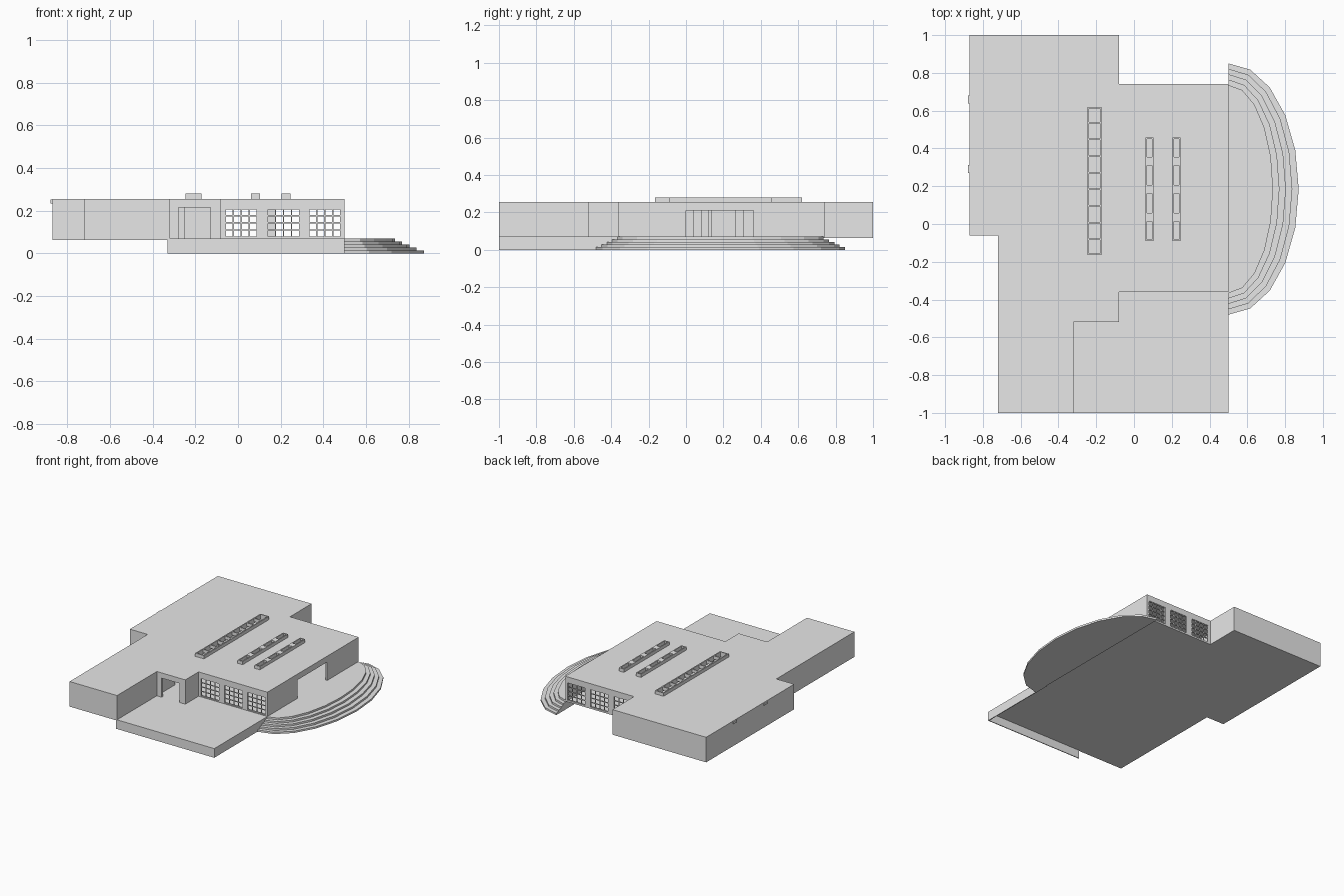
import bpy, bmesh, math

old = bpy.data.objects.get("Cube")
if old:
    bpy.data.objects.remove(old, do_unlink=True)

grey = bpy.data.materials.new("plain_grey")
grey.use_nodes = True
grey.diffuse_color = (0.8, 0.8, 0.8, 1)
grey.node_tree.nodes["Principled BSDF"].inputs["Base Color"].default_value = (0.8, 0.8, 0.8, 1)

FLOOR, CEIL, ROOF, RIM = 0.07, 0.243, 0.255, 0.28
T = 0.015  # wall thickness


def finish(name, bm):
    bmesh.ops.recalc_face_normals(bm, faces=bm.faces)
    mesh = bpy.data.meshes.new(name)
    bm.to_mesh(mesh)
    bm.free()
    mesh.materials.append(grey)
    obj = bpy.data.objects.new(name, mesh)
    bpy.context.collection.objects.link(obj)
    return obj


def add_box(bm, x0, x1, y0, y1, z0, z1):
    vs = bmesh.ops.create_cube(bm, size=1)["verts"]
    for v in vs:
        v.co.x = x1 if v.co.x > 0 else x0
        v.co.y = y1 if v.co.y > 0 else y0
        v.co.z = z1 if v.co.z > 0 else z0


def boxes(name, *specs):
    bm = bmesh.new()
    for s in specs:
        add_box(bm, *s)
    return finish(name, bm)


def add_prism(bm, pts, z0, z1):
    face = bm.faces.new([bm.verts.new((x, y, z0)) for x, y in pts])
    top = bmesh.ops.extrude_face_region(bm, geom=[face])["geom"]
    for v in top:
        if isinstance(v, bmesh.types.BMVert):
            v.co.z = z1


def prism(name, pts, z0, z1):
    bm = bmesh.new()
    add_prism(bm, pts, z0, z1)
    return finish(name, bm)


def wall(name, axis, a, b, c, inward, openings=(), bars=False):
    """Wall from a to b along an axis, outer face at c, with openings."""
    bm = bmesh.new()
    lo, hi = sorted((c, c + inward * T))

    def put(s, e, z0, z1, l=lo, h=hi):
        if axis == "x":
            add_box(bm, s, e, l, h, z0, z1)
        else:
            add_box(bm, l, h, s, e, z0, z1)

    pos = a
    for s, e, z0, z1 in openings:
        put(pos, s, FLOOR, CEIL)
        put(s, e, z1, CEIL)
        if z0 > FLOOR:
            put(s, e, FLOOR, z0)
        if bars:  # four by four panes
            mid, r = (lo + hi) / 2, 0.003
            for i in range(5):
                u, w = s + (e - s) * i / 4, z0 + (z1 - z0) * i / 4
                put(u - r, u + r, z0, z1, mid - r, mid + r)
                put(s, e, w - r, w + r, mid - r, mid + r)
        pos = e
    put(pos, b, FLOOR, CEIL)
    return finish(name, bm)


# Floor and roof
W, E, N, S = -0.87, 0.5, 1.0, -1.0
plan = [(W, N), (-0.08, N), (-0.08, 0.74), (E, 0.74), (E, -0.36), (-0.08, -0.36),
        (-0.08, -0.52), (-0.32, -0.52), (-0.32, S), (-0.72, S), (-0.72, -0.06), (W, -0.06)]
floor_plan = plan[:4] + [(E, S)] + plan[9:]
prism("floor", floor_plan, FLOOR - 0.006, FLOOR)
roof = prism("roof", plan, CEIL, ROOF)

# Outer walls
windows = [(x, x + 0.15, 0.077, 0.21) for x in (-0.06, 0.138, 0.332)]
wall("front_window_wall", "x", -0.08, E, -0.36, 1, windows, True)
wall("back_window_wall", "x", -0.08, E, 0.74, -1, windows, True)
wall("side_entrance_wall", "y", -0.36, 0.74, E, -1, [(0, 0.36, FLOOR, 0.21)])
wall("front_entrance_wall", "x", -0.32, -0.08, -0.52, 1, [(-0.28, -0.13, FLOOR, 0.215)])
wall("entrance_return_wall", "y", -0.52, -0.36, -0.08, -1)
wall("wing_inner_wall", "y", S, -0.3, -0.32, -1)
wall("wing_front_wall", "x", -0.72, -0.32, S, 1)
wall("wing_outer_wall", "y", S, -0.06, -0.72, 1)
wall("left_step_wall", "x", W, -0.72, -0.06, 1)
wall("left_wall", "y", -0.06, N, W, 1)
wall("rear_wall", "x", W, -0.08, N, -1)
wall("rear_return_wall", "y", 0.74, N, -0.08, -1)

# Inner partitions and pillars
for i, y in enumerate((0.12, 0.43)):
    wall(f"partition_{i + 1}", "x", -0.59, -0.25, y, 1)
for i, y in enumerate((0.04, 0.265)):
    boxes(f"pillar_{i + 1}", (0.138, 0.175, y, y + 0.045, FLOOR, CEIL))

# Terrace skirt, open underneath
boxes("terrace_skirt", (-0.33, E, S, S + 0.006, 0, FLOOR),
      (E - 0.006, E, S, -0.36, 0, FLOOR))

# Curved steps, narrowing towards the top
bm = bmesh.new()
for i in range(5):
    rx, ry = 0.372 - 0.034 * i, 0.665 - 0.0285 * i
    arc = [(E + rx * math.sin(math.pi * k / 10), 0.185 + ry * math.cos(math.pi * k / 10))
           for k in range(11)]
    add_prism(bm, arc, FLOOR * i / 5, FLOOR * (i + 1) / 5)
finish("curved_steps", bm)


# Skylights: rim frames with cross bars, cut through the roof
def skylight(name, x0, x1, y0, y1, cells, bar):
    r = 0.008
    specs = [(x0, x0 + r, y0, y1, ROOF, RIM), (x1 - r, x1, y0, y1, ROOF, RIM),
             (x0 + r, x1 - r, y0, y0 + r, ROOF, RIM), (x0 + r, x1 - r, y1 - r, y1, ROOF, RIM)]
    size = (y1 - y0 - bar * (cells - 1)) / cells
    for i in range(1, cells):
        y = y0 + i * size + (i - 1) * bar
        specs.append((x0 + r, x1 - r, y, y + bar, ROOF, RIM))
    boxes(name, *specs)
    cutter = boxes(name + "_cutter", (x0 + r, x1 - r, y0 + r, y1 - r, CEIL - 0.1, ROOF + 0.1))
    mod = roof.modifiers.new("opening", "BOOLEAN")
    mod.operation, mod.solver, mod.object = "DIFFERENCE", "EXACT", cutter
    bpy.context.view_layer.objects.active = roof
    bpy.ops.object.modifier_apply(modifier=mod.name)
    bpy.data.objects.remove(cutter, do_unlink=True)


skylight("large_skylight", -0.245, -0.172, -0.165, 0.62, 9, 0.008)
skylight("inner_skylight", 0.06, 0.102, -0.09, 0.457, 4, 0.045)
skylight("outer_skylight", 0.204, 0.247, -0.09, 0.457, 4, 0.045)

# Small fittings high on the left wall
for i, y in enumerate((0.27, 0.637)):
    boxes(f"wall_fitting_{i + 1}", (W - 0.008, W, y, y + 0.042, 0.235, 0.252))
